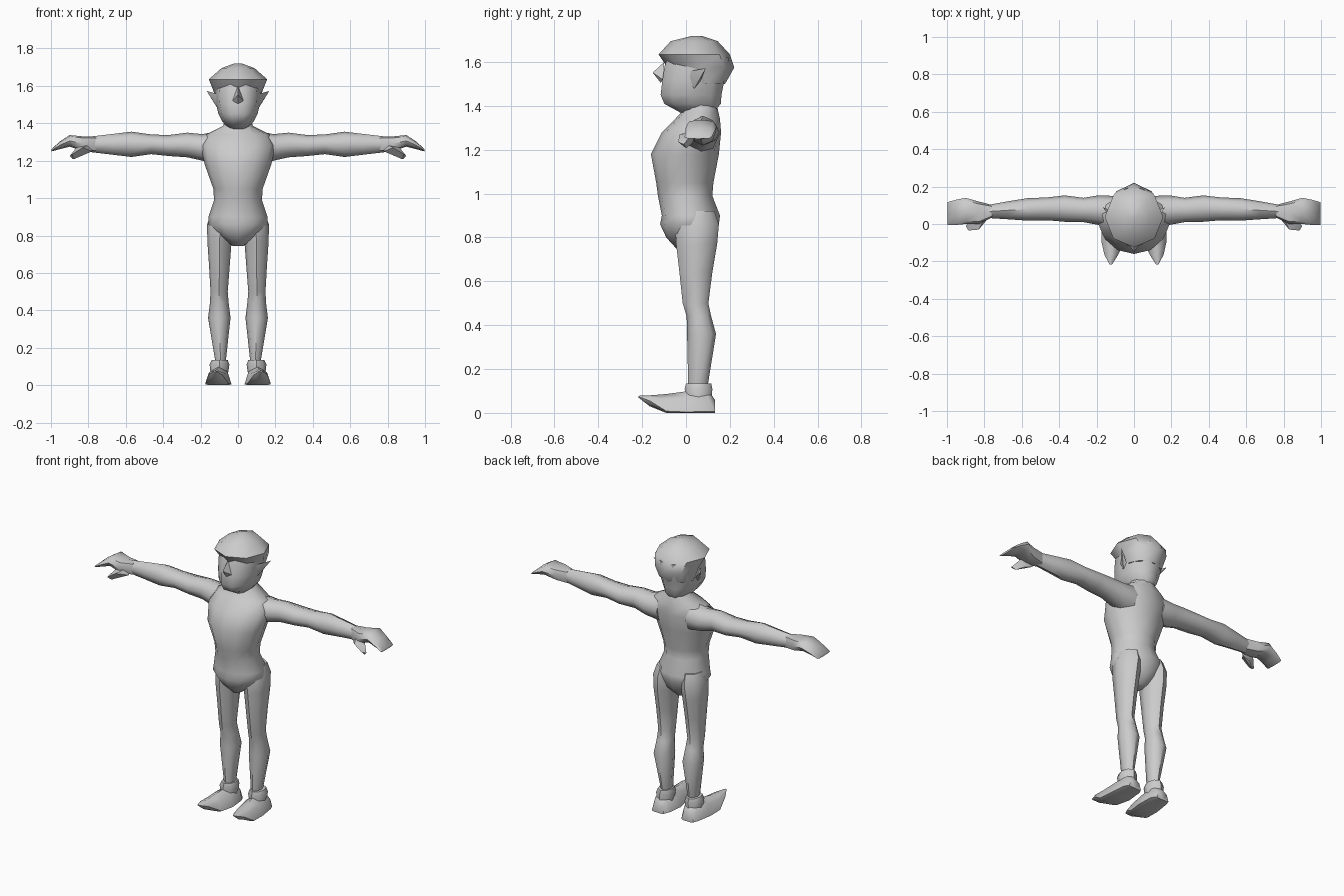
import bpy, bmesh, math

grey = bpy.data.materials.new("plain_grey")
grey.diffuse_color = (0.6, 0.6, 0.6, 1)


def finish(name, bm, mirror):
    bmesh.ops.recalc_face_normals(bm, faces=bm.faces)
    me = bpy.data.meshes.new(name)
    bm.to_mesh(me)
    bm.free()
    me.materials.append(grey)
    ob = bpy.data.objects.new(name, me)
    bpy.context.collection.objects.link(ob)
    if mirror:
        ob.modifiers.new("mirror", 'MIRROR').use_mirror_merge = False
    bpy.ops.object.select_all(action='DESELECT')
    ob.select_set(True)
    bpy.context.view_layer.objects.active = ob
    bpy.ops.object.shade_smooth_by_angle(angle=math.radians(50))
    return ob


def loft(name, axis, sections, n=8, power=1.0, mirror=False, floor=False):
    """Sections are (position on axis, low and high of the two other axes)."""
    bm = bmesh.new()
    rings = []
    for t, a0, a1, b0, b1 in sections:
        ring = []
        for k in range(n):
            ang = 2 * math.pi * k / n
            c, s = math.cos(ang), math.sin(ang)
            c = math.copysign(abs(c) ** power, c)
            s = math.copysign(abs(s) ** power, s)
            a = (a0 + a1) / 2 + c * (a1 - a0) / 2
            b = (b0 + b1) / 2 + s * (b1 - b0) / 2
            p = {'X': (t, a, b), 'Y': (a, t, b), 'Z': (a, b, t)}[axis]
            if floor:
                p = (p[0], p[1], max(0, p[2]))
            ring.append(bm.verts.new(p))
        rings.append(ring)
    for r, q in zip(rings, rings[1:]):
        for k in range(n):
            j = (k + 1) % n
            bm.faces.new((r[k], r[j], q[j], q[k]))
    bm.faces.new(rings[0])
    bm.faces.new(rings[-1])
    return finish(name, bm, mirror)


def hull(name, points, mirror=False):
    bm = bmesh.new()
    for p in points:
        bm.verts.new(p)
    bmesh.ops.convex_hull(bm, input=bm.verts)
    return finish(name, bm, mirror)


def centred(rows):
    return [(z, -w, w, f, b) for z, w, f, b in rows]


# Torso with hips, chest, shoulders and neck
loft("torso", 'Z', centred([
    (0.745, 0.03, -0.04, 0.08), (0.80, 0.11, -0.09, 0.13),
    (0.86, 0.160, -0.118, 0.15), (0.90, 0.158, -0.11, 0.155),
    (0.99, 0.128, -0.128, 0.12), (1.05, 0.132, -0.136, 0.125),
    (1.18, 0.178, -0.160, 0.15), (1.28, 0.20, -0.11, 0.16),
    (1.34, 0.17, -0.05, 0.155), (1.385, 0.08, -0.01, 0.145),
    (1.43, 0.065, 0.0, 0.13)]), n=12)

# Head, with the hair at the back of the same shell
loft("head", 'Z', centred([
    (1.37, 0.05, -0.03, 0.13), (1.41, 0.085, -0.105, 0.165),
    (1.45, 0.105, -0.122, 0.168), (1.51, 0.118, -0.115, 0.18),
    (1.58, 0.122, -0.105, 0.20), (1.62, 0.12, -0.09, 0.20)]), n=10, power=0.9)

# Cap of hair that overhangs the face
loft("hair", 'Z', centred([
    (1.50, 0.112, 0.0, 0.178), (1.575, 0.132, -0.085, 0.22),
    (1.635, 0.156, -0.125, 0.20), (1.695, 0.088, -0.07, 0.145),
    (1.72, 0.02, 0.03, 0.07)]), n=8)

# Nose and pointed ears
hull("nose", [(0, -0.10, 1.60), (0.03, -0.105, 1.52), (-0.03, -0.105, 1.52),
              (0, -0.152, 1.552), (0, -0.115, 1.505)])
hull("ear", [(0.10, 0.0, 1.555), (0.10, 0.03, 1.465), (0.10, 0.06, 1.50),
             (0.125, 0.03, 1.51), (0.167, 0.09, 1.572)], mirror=True)

# Arms
loft("arm", 'X', [
    (0.10, -0.03, 0.15, 1.18, 1.36), (0.19, -0.005, 0.153, 1.20, 1.342),
    (0.27, 0.01, 0.14, 1.218, 1.35), (0.37, 0.012, 0.153, 1.225, 1.337),
    (0.465, 0.02, 0.142, 1.235, 1.34), (0.57, 0.018, 0.138, 1.22, 1.355),
    (0.67, 0.025, 0.122, 1.232, 1.343), (0.78, 0.032, 0.102, 1.245, 1.33)],
    n=8, mirror=True)

# Mitten hands with drooping fingers and a thumb
loft("hand", 'X', [
    (0.76, 0.034, 0.102, 1.245, 1.33), (0.83, 0.0, 0.12, 1.252, 1.33),
    (0.90, 0.0, 0.14, 1.275, 1.337), (0.95, -0.005, 0.13, 1.262, 1.305),
    (0.997, -0.006, 0.117, 1.25, 1.262)], n=8, power=0.7, mirror=True)
hull("thumb", [(0.78, 0.03, 1.25), (0.79, 0.05, 1.29), (0.83, -0.03, 1.27),
               (0.86, 0.03, 1.275), (0.835, 0.03, 1.23), (0.885, -0.035, 1.235),
               (0.88, 0.0, 1.207), (0.90, -0.01, 1.225)], mirror=True)

# Legs
loft("leg", 'Z', [
    (0.13, 0.065, 0.122, 0.01, 0.10), (0.36, 0.04, 0.16, 0.005, 0.137),
    (0.44, 0.05, 0.15, 0.003, 0.115), (0.50, 0.055, 0.147, -0.015, 0.102),
    (0.64, 0.044, 0.155, -0.03, 0.12), (0.77, 0.034, 0.164, -0.045, 0.142),
    (0.86, 0.02, 0.165, -0.05, 0.15), (0.92, 0.03, 0.145, -0.03, 0.13)],
    n=8, mirror=True)

# Shoes with turned-up toes, and cuffs round the ankles
loft("shoe", 'Y', [
    (0.132, 0.06, 0.145, -0.05, 0.06), (0.10, 0.042, 0.16, -0.09, 0.105),
    (0.0, 0.035, 0.172, -0.09, 0.098), (-0.09, 0.05, 0.175, -0.07, 0.086),
    (-0.165, 0.085, 0.158, 0.03, 0.08), (-0.217, 0.118, 0.13, 0.07, 0.078)],
    n=8, mirror=True, floor=True)
loft("ankle_cuff", 'Z', [
    (0.05, 0.055, 0.145, 0.0, 0.118), (0.11, 0.046, 0.152, -0.006, 0.12),
    (0.135, 0.055, 0.14, 0.0, 0.115)], n=8, mirror=True)
